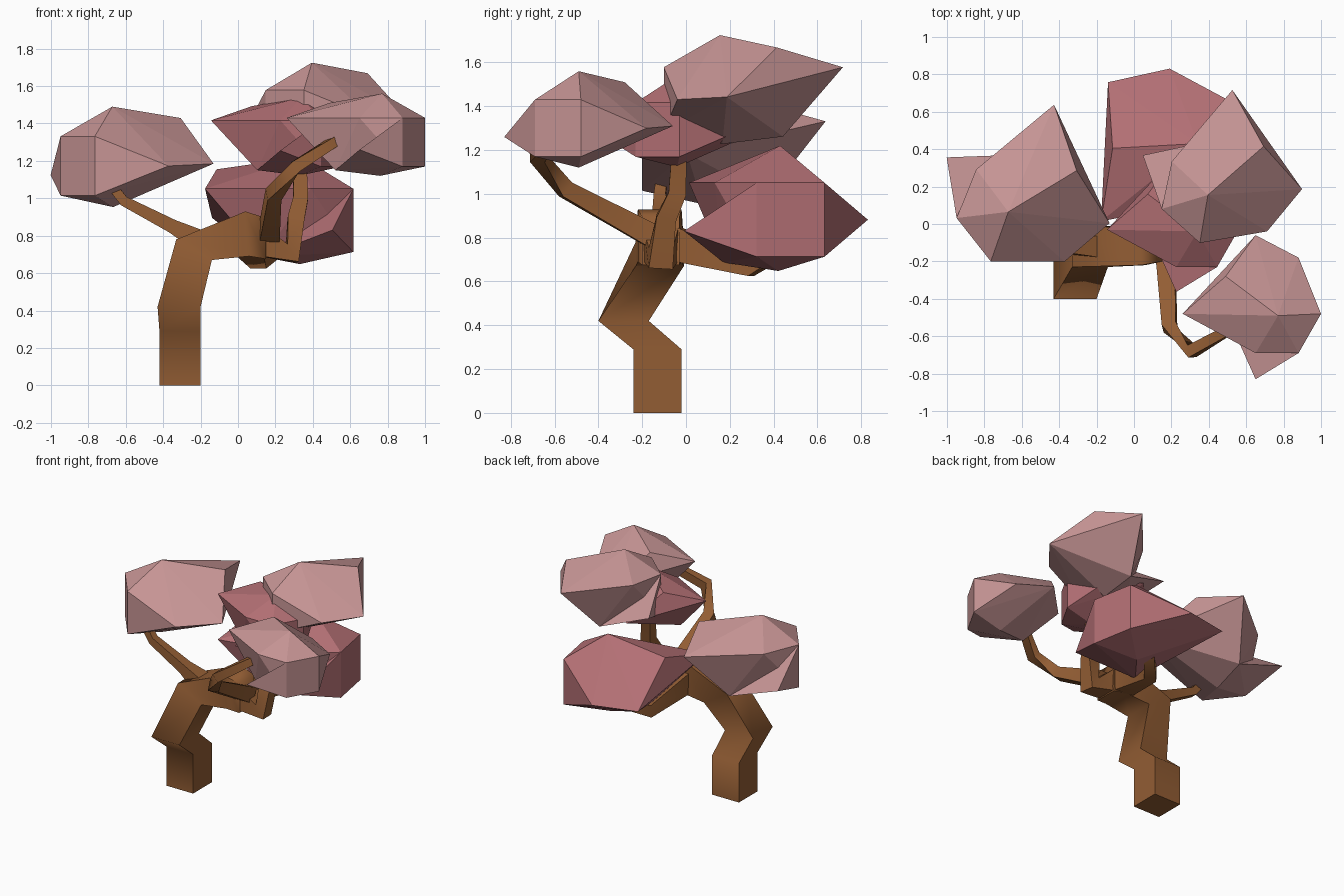
import bpy, bmesh
from math import cos, sin, radians
from mathutils import Vector, Matrix

cube = bpy.data.objects.get("Cube")
if cube:
    bpy.data.objects.remove(cube, do_unlink=True)


def material(name, rgb):
    mat = bpy.data.materials.new(name)
    mat.use_nodes = True
    color = (*rgb, 1)
    mat.diffuse_color = color
    shader = next(n for n in mat.node_tree.nodes if n.type == 'BSDF_PRINCIPLED')
    shader.inputs["Base Color"].default_value = color
    shader.inputs["Roughness"].default_value = 0.9
    return mat


bark = material("bark brown", (0.29, 0.11, 0.034))
pale = material("pale pink", (0.57, 0.30, 0.30))
rose = material("deep rose", (0.45, 0.16, 0.175))


def finish(name, bm, mat, smooth_angle=None):
    bmesh.ops.recalc_face_normals(bm, faces=bm.faces)
    mesh = bpy.data.meshes.new(name)
    bm.to_mesh(mesh)
    bm.free()
    mesh.materials.append(mat)
    obj = bpy.data.objects.new(name, mesh)
    bpy.context.collection.objects.link(obj)
    if smooth_angle:
        bpy.ops.object.select_all(action='DESELECT')
        obj.select_set(True)
        bpy.context.view_layer.objects.active = obj
        bpy.ops.object.shade_smooth_by_angle(angle=radians(smooth_angle))
    return obj


def square_tube(name, rings):
    """Skin four-sided rings given as (centre, half axis, half axis)."""
    bm = bmesh.new()
    loops = []
    for c, u, v in rings:
        loops.append([bm.verts.new(c + a * u + b * v)
                      for a, b in ((1, 1), (-1, 1), (-1, -1), (1, -1))])
    for low, high in zip(loops, loops[1:]):
        for i in range(4):
            j = (i + 1) % 4
            bm.faces.new((low[i], low[j], high[j], high[i]))
    bm.faces.new(loops[0])
    bm.faces.new(loops[-1])
    return finish(name, bm, bark, 80)


def branch(name, path, ref):
    """Square limb along (x, y, z, half width) points."""
    pts = [Vector(p[:3]) for p in path]
    rings = []
    for i, p in enumerate(path):
        ahead = pts[min(i + 1, len(pts) - 1)]
        behind = pts[max(i - 1, 0)]
        t = (ahead - behind).normalized()
        u = t.cross(Vector(ref)).normalized()
        rings.append((pts[i], u * p[3], t.cross(u) * p[3]))
    return square_tube(name, rings)


# Trunk: x, y, z, tilt of the ring, half depth, half width
trunk = [
    (-0.31, -0.13, 0, 0, 0.11, 0.11),
    (-0.31, -0.13, 0.29, 0, 0.11, 0.11),
    (-0.315, -0.285, 0.42, 0, 0.115, 0.115),
    (-0.235, -0.12, 0.725, 30, 0.11, 0.11),
    (0.05, -0.12, 0.81, 85, 0.12, 0.1),
    (0.15, -0.115, 0.785, 90, 0.11, 0.085),
]
square_tube("trunk", [
    (Vector((x, y, z)),
     Vector((cos(radians(t)), 0, -sin(radians(t)))) * d,
     Vector((0, w, 0)))
    for x, y, z, t, d, w in trunk])

# Limbs
ALONG_Y, ALONG_Z = (0, 1, 0), (0, 0, 1)
branch("right_branch", [(-0.2, -0.12, 0.77, 0.06), (-0.35, -0.12, 0.85, 0.037),
                        (-0.61, -0.12, 0.985, 0.027), (-0.67, -0.11, 1.06, 0.025)], ALONG_Y)
branch("front_branch", [(0.165, -0.12, 0.79, 0.055), (0.19, -0.55, 1.02, 0.038),
                        (0.31, -0.68, 1.17, 0.033), (0.57, -0.53, 1.34, 0.025)], ALONG_Z)
branch("back_branch", [(0.06, -0.08, 0.78, 0.08), (0.11, 0.3, 0.67, 0.045),
                       (0.22, 0.42, 0.74, 0.035)], ALONG_Z)
branch("upper_branch", [(0.12, -0.115, 0.77, 0.08), (0.29, -0.115, 0.705, 0.055),
                        (0.31, -0.09, 0.89, 0.045), (0.335, -0.04, 1.0, 0.04),
                        (0.33, -0.03, 1.2, 0.035), (0.4, 0.08, 1.4, 0.03)], ALONG_Y)

# Faceted leaf clump, measured from its highest point
REAR, CORNER, KEEL = (-0.12, 0.43, -0.25), (0.23, 0.01, -0.13), (-0.25, -0.05, -0.41)
BROW, FOOT, BASE = (0.11, -0.2, -0.13), (0.11, -0.2, -0.39), (-0.01, 0, -0.44)
BODY = [
    REAR, CORNER, KEEL, BROW, FOOT, BASE, (0, 0, 0),
    (-0.51, 0.01, -0.13), (-0.28, 0.21, -0.05), (0.23, 0.01, -0.39),
    (-0.12, -0.2, -0.13), (0.11, 0.31, -0.26),
]
# Low point that juts out beneath the top rim
SPUR = [(-0.12, -0.34, -0.3), BROW, FOOT, KEEL, BASE]


def leaf_clump(name, top, turn, scale, mat):
    bm = bmesh.new()
    body = {p: bm.verts.new(p) for p in BODY}
    bmesh.ops.convex_hull(bm, input=list(body.values()))
    # Turn one ridge so the side folds inward
    ends = body[CORNER], body[REAR]
    ridge = bm.edges.get(ends)
    if ridge:
        sides = [v for f in ridge.link_faces for v in f.verts if v not in ends]
        bmesh.ops.delete(bm, geom=[ridge], context='EDGES')
        for end in ends:
            bm.faces.new((*sides, end))
    bmesh.ops.convex_hull(bm, input=[bm.verts.new(p) for p in SPUR])
    bm.transform(Matrix.LocRotScale(Vector(top), Matrix.Rotation(radians(turn), 3, 'Z'),
                                    Vector((scale, scale, scale))))
    return finish(name, bm, mat)


leaf_clump("right_leaves", (-0.672, 0.065, 1.49), -112, 1.22, pale)
leaf_clump("front_leaves", (0.77, -0.49, 1.56), 0, 1, pale)
leaf_clump("top_leaves", (0.395, 0.155, 1.725), -102, 1.13, pale)
leaf_clump("back_leaves", (0.34, 0.43, 1.22), 40, 1.3, rose)
leaf_clump("middle_leaves", (0.34, -0.04, 1.54), 0, 0.95, rose)
